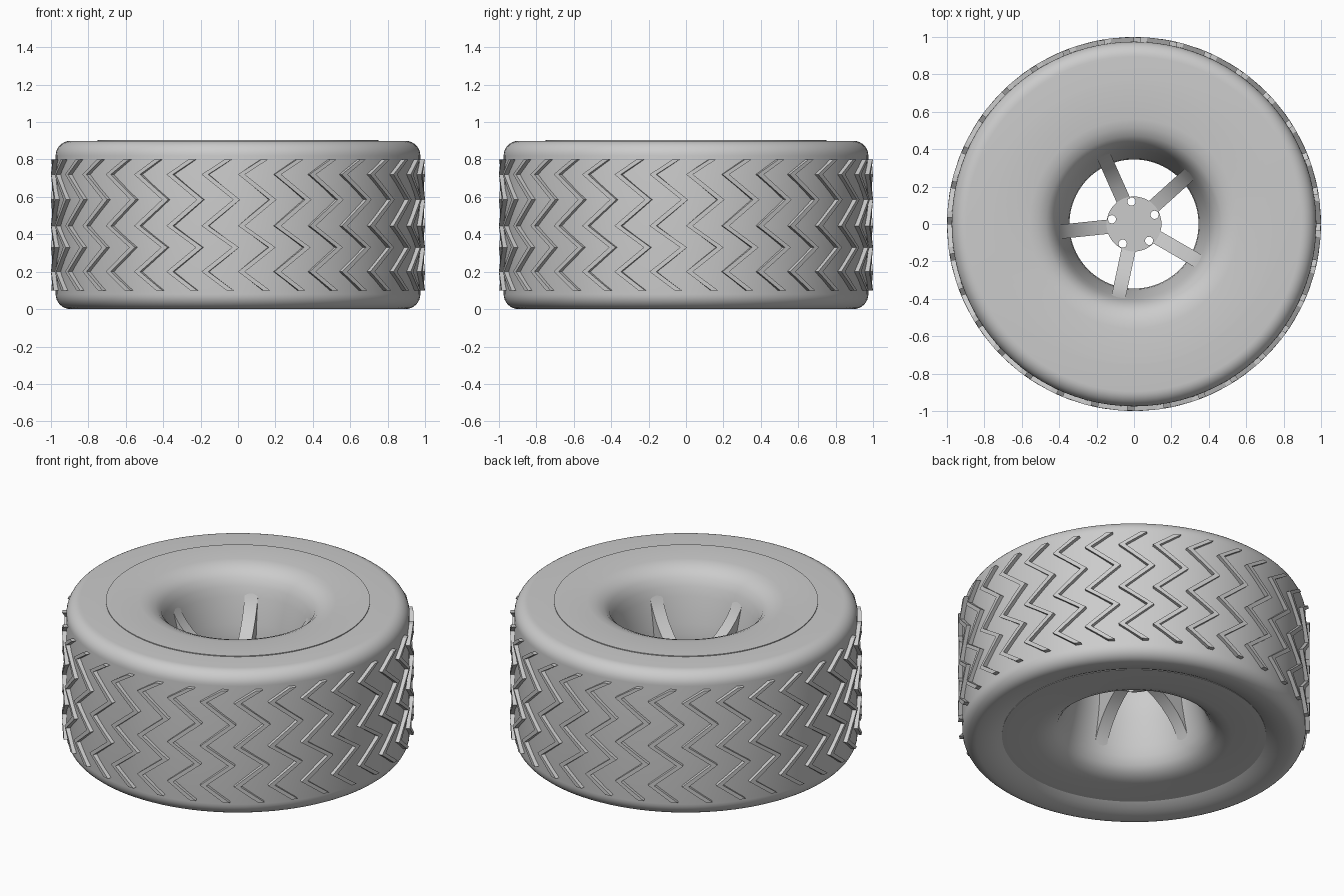
import bpy, bmesh, math
from math import sin, cos, radians, pi
from mathutils import Matrix

cube = bpy.data.objects.get("Cube")
if cube:
    bpy.data.objects.remove(cube, do_unlink=True)

# Single plain material
grey = bpy.data.materials.new("light grey")
grey.use_nodes = True
grey.diffuse_color = (0.6, 0.6, 0.6, 1)
grey.node_tree.nodes["Principled BSDF"].inputs["Base Color"].default_value = (0.6, 0.6, 0.6, 1)

DISC_TOP, DISC_BOTTOM = 0.905, 0.038
MID = (DISC_TOP + DISC_BOTTOM) / 2


def finish(name, bm, smooth=True):
    bmesh.ops.recalc_face_normals(bm, faces=bm.faces)
    mesh = bpy.data.meshes.new(name)
    bm.to_mesh(mesh)
    bm.free()
    mesh.materials.append(grey)
    obj = bpy.data.objects.new(name, mesh)
    bpy.context.collection.objects.link(obj)
    if smooth:
        bpy.ops.object.select_all(action='DESELECT')
        obj.select_set(True)
        bpy.context.view_layer.objects.active = obj
        bpy.ops.object.shade_smooth_by_angle(angle=radians(35))
    return obj


def lathe(name, profile, steps=96):
    """Revolve a closed (radius, height) loop around z."""
    bm = bmesh.new()
    rings = []
    for i in range(steps):
        a = 2 * pi * i / steps
        rings.append([bm.verts.new((r * cos(a), r * sin(a), z)) for r, z in profile])
    n = len(profile)
    for i in range(steps):
        p, q = rings[i], rings[(i + 1) % steps]
        for j in range(n):
            k = (j + 1) % n
            bm.faces.new((p[j], q[j], q[k], p[k]))
    return finish(name, bm)


def cylinder(bm, radius, half_depth, x=0, y=0, segments=48):
    """Upright cylinder centred on the middle height of the wheel disc."""
    bmesh.ops.create_cone(bm, cap_ends=True, segments=segments, radius1=radius, radius2=radius,
                          depth=2 * half_depth, matrix=Matrix.Translation((x, y, MID)))


def mirrored(half):
    """Extend an upper half profile of (radius, offset from MID) below the middle."""
    return ([(r, MID + h) for r, h in half]
            + [(r, MID - h) for r, h in reversed(half) if h])


# Tyre: flat upper face, rounded shoulders, lower face curling up to the disc
shoulder = 0.08
profile = [(0.70, 0.90)]
for centre, start in ((0.90 - shoulder, 90), (shoulder, 0)):
    for i in range(9):
        a = radians(start - 90 * i / 8)
        profile.append((0.975 - shoulder + shoulder * cos(a), centre + shoulder * sin(a)))
profile += [(0.86, 0.002), (0.825, 0.009), (0.79, 0.021), (0.755, 0.038), (0.70, 0.07)]
lathe("tyre", profile)

# Wheel disc with flared bore
half = (DISC_TOP - DISC_BOTTOM) / 2
lathe("wheel_disc", mirrored([
    (0.75, half), (0.56, half), (0.515, half - 0.008), (0.47, half - 0.027),
    (0.437, half - 0.058), (0.413, half - 0.105), (0.396, half - 0.16),
    (0.378, 0.2), (0.36, 0.12), (0.35, 0.06), (0.345, 0)]))

# Zigzag tread ribs wrapped around the tyre
zigzag = [(0.125, 0.80), (0.0, 0.72), (0.17, 0.585), (0.0, 0.445),
          (0.165, 0.33), (0.0, 0.20), (0.135, 0.10)]
RIBS, RIB_WIDTH = 32, 0.037
bm = bmesh.new()
for i in range(RIBS):
    base = -pi / 2 + 2 * pi * i / RIBS
    rows = []
    for x, z in zigzag:
        row = []
        for r, dx in ((0.96, 0), (1.0, 0), (1.0, RIB_WIDTH), (0.96, RIB_WIDTH)):
            a = base + x + dx
            row.append(bm.verts.new((r * cos(a), r * sin(a), z)))
        rows.append(row)
    for p, q in zip(rows, rows[1:]):
        for j in range(4):
            k = (j + 1) % 4
            bm.faces.new((p[j], p[k], q[k], q[j]))
    bm.faces.new(rows[0])
    bm.faces.new(rows[-1])
finish("tread_ribs", bm, smooth=False)

# Five spokes, sweeping up and down from the hub into the bore
side = mirrored([(0.135, 0.06), (0.20, 0.085), (0.26, 0.12), (0.315, 0.165),
                 (0.355, 0.21), (0.385, 0.255), (0.403, 0.295)])
bm = bmesh.new()
for i in range(5):
    turn = Matrix.Rotation(radians(42 + 72 * i), 3, 'Z')
    left, right = [[bm.verts.new((r, y, z)) for r, z in side] for y in (0.038, -0.038)]
    bmesh.ops.rotate(bm, verts=left + right, cent=(0, 0, 0), matrix=turn)
    bm.faces.new(left)
    bm.faces.new(right)
    for j in range(len(side)):
        k = (j + 1) % len(side)
        bm.faces.new((left[j], left[k], right[k], right[j]))
finish("spokes", bm)

# Hub drilled with five bolt holes
bm = bmesh.new()
cylinder(bm, 0.147, 0.065)
hub = finish("hub", bm)
bm = bmesh.new()
for i in range(5):
    a = radians(24 + 72 * i)
    cylinder(bm, 0.022, 0.2, 0.121 * cos(a), 0.121 * sin(a), 20)
cutter = finish("bolt_hole_cutter", bm, smooth=False)
cutter.hide_render = True
cutter.hide_viewport = True
drill = hub.modifiers.new("bolt_holes", 'BOOLEAN')
drill.operation = 'DIFFERENCE'
drill.solver = 'EXACT'
drill.object = cutter

# Raised cap at the centre of the hub
bm = bmesh.new()
cylinder(bm, 0.09, 0.072)
finish("hub_cap", bm)
